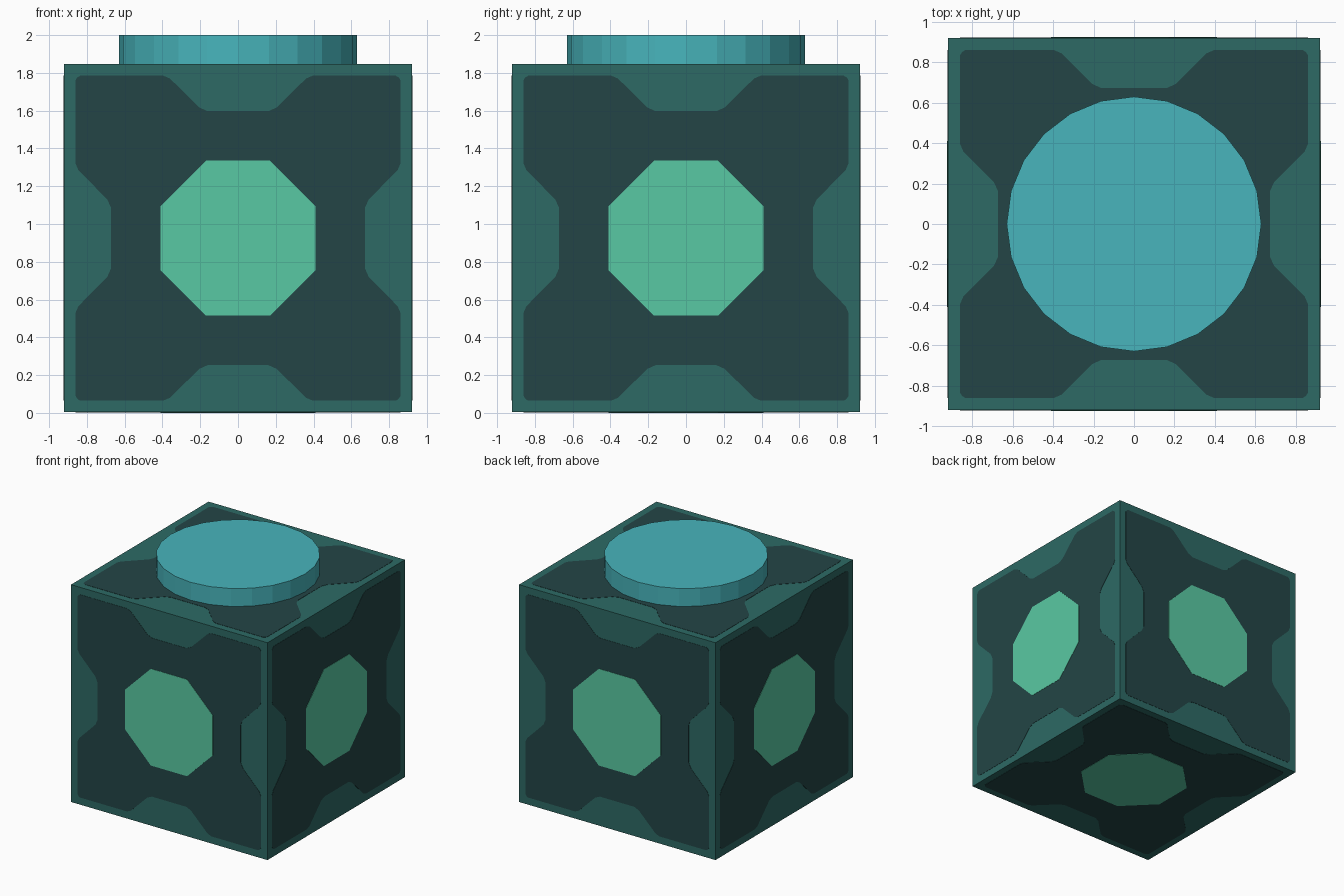
import bpy, bmesh, math
from mathutils import Matrix, Vector

if "Cube" in bpy.data.objects:
    bpy.data.objects.remove(bpy.data.objects["Cube"])


def material(name, hex_colour):
    def linear(c):
        c /= 255
        return c / 12.92 if c <= 0.04045 else ((c + 0.055) / 1.055) ** 2.4
    rgb = [linear(int(hex_colour[i:i + 2], 16)) for i in (0, 2, 4)]
    m = bpy.data.materials.new(name)
    m.diffuse_color = (*rgb, 1)
    m.use_nodes = True
    m.node_tree.nodes["Principled BSDF"].inputs["Base Color"].default_value = m.diffuse_color
    return m


def finish(name, bm, mat):
    bmesh.ops.recalc_face_normals(bm, faces=bm.faces)
    mesh = bpy.data.meshes.new(name)
    bm.to_mesh(mesh)
    bm.free()
    mesh.materials.append(mat)
    ob = bpy.data.objects.new(name, mesh)
    bpy.context.collection.objects.link(ob)
    return ob


FRAME = material("teal frame", "2d6a65")
PANEL = material("dark teal panel", "234546")
GEM = material("mint green", "59c9a3")
CAP = material("light cyan", "48b5bc")

MID = 0.925     # cube centre height
HALF = 0.921    # cube half size, leaving room for the thin plates
CENTRE = Matrix.Translation((0, 0, MID))

# Cube body
bm = bmesh.new()
bmesh.ops.create_cube(bm, size=2 * HALF, matrix=CENTRE)
finish("cube_body", bm, FRAME)

# Round cap on top
bm = bmesh.new()
bmesh.ops.create_cone(bm, cap_ends=True, segments=24, radius1=0.63, radius2=0.63,
                      depth=0.16, matrix=Matrix.Translation((0, 0, 1.92)))
finish("top_cap", bm, CAP)


def four_fold(points):
    """Repeat a quarter outline (mirrored over its diagonal) around the centre."""
    quarter = points + [(y, x) for x, y in reversed(points)]
    out = []
    for k in range(4):
        c, s = round(math.cos(k * math.pi / 2)), round(math.sin(k * math.pi / 2))
        out += [(c * x - s * y, s * x + c * y) for x, y in quarter]
    return out


def plate(name, outline, low, high, turn, mat):
    """Thin prism lying on one side of the cube."""
    bm = bmesh.new()
    face = bm.faces.new([bm.verts.new((x, y, low)) for x, y in outline])
    ext = bmesh.ops.extrude_face_region(bm, geom=[face])
    top = [v for v in ext["geom"] if isinstance(v, bmesh.types.BMVert)]
    bmesh.ops.translate(bm, verts=top, vec=Vector((0, 0, high - low)))
    bm.transform(CENTRE @ turn)
    finish(name, bm, mat)


# Notched panel with softened corners, and an octagon window
panel = four_fold([(0.672, 0.16), (0.692, 0.205), (0.845, 0.36),
                   (0.86, 0.395), (0.86, 0.835), (0.853, 0.848)])
octagon = four_fold([(0.41, 0.17)])

Q = math.pi / 2
sides = {
    "top": Matrix.Identity(4),
    "bottom": Matrix.Rotation(math.pi, 4, 'X'),
    "front": Matrix.Rotation(Q, 4, 'X'),
    "back": Matrix.Rotation(-Q, 4, 'X'),
    "right": Matrix.Rotation(Q, 4, 'Y'),
    "left": Matrix.Rotation(-Q, 4, 'Y'),
}
for side, turn in sides.items():
    plate(side + "_panel", panel, HALF - 0.002, HALF + 0.002, turn, PANEL)
    if side != "top":   # the cap covers the top centre
        plate(side + "_octagon", octagon, HALF, HALF + 0.004, turn, GEM)
